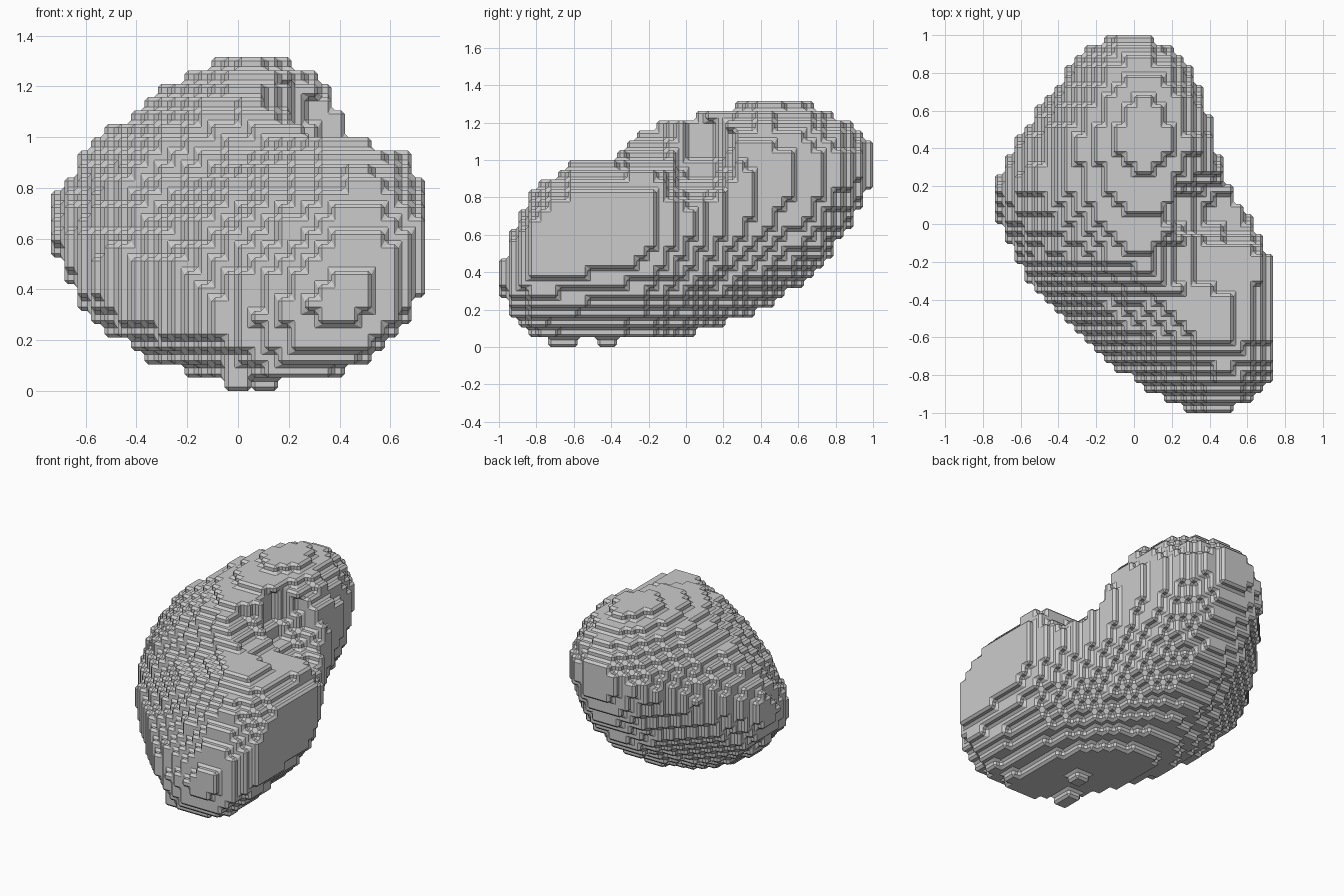
import bpy
import bmesh
from mathutils import Vector

if "Cube" in bpy.data.objects:
    bpy.data.objects.remove(bpy.data.objects["Cube"], do_unlink=True)

# Block grid
NX, NY, NZ = 28, 38, 25
PITCH = 2 / NY

# Roundness of each quarter of a section
TOP_LEFT, TOP_RIGHT = 1.55, 2.1
BOTTOM_LEFT, BOTTOM_RIGHT = 1.85, 2.0

# Sections along y: y, left (x, z), right (x, z), top (x, z), bottom (x, z)
STATIONS = [
    (-.98, .3, .33, .53, .38, .46, .48, .41, .27),
    (-.92, .17, .29, .65, .43, .5, .66, .35, .13),
    (-.8, -.05, .3, .75, .56, .48, .85, .2, .04),
    (-.6, -.29, .36, .77, .64, .4, .99, .1, .02),
    (-.4, -.49, .43, .77, .67, .28, 1.01, .08, .02),
    (-.2, -.63, .51, .75, .7, .03, 1.18, .04, .03),
    (0, -.71, .6, .63, .65, 0, 1.23, -.05, .06),
    (.2, -.745, .68, .5, .7, .03, 1.28, -.08, .12),
    (.45, -.62, .77, .43, .92, .06, 1.33, -.05, .23),
    (.7, -.43, .86, .37, .95, .03, 1.29, -.02, .4),
    (.85, -.33, .93, .28, .97, 0, 1.22, -.02, .6),
    (.98, -.17, .97, .12, .97, -.02, 1.11, -.02, .83),
]

# Hollows on the inner side: centre, radii
HOLLOWS = [
    (Vector((.62, .07, 1.1)), Vector((.48, .235, .33))),
    (Vector((.51, -.2, 1.2)), Vector((.41, .28, .27))),
]


def section_at(y):
    y = min(max(y, STATIONS[0][0]), STATIONS[-1][0])
    for a, b in zip(STATIONS, STATIONS[1:]):
        if y <= b[0]:
            t = (y - a[0]) / (b[0] - a[0])
            return [p + (q - p) * t for p, q in zip(a, b)][1:]


def arc_height(x, left, right, crest, round_left, round_right):
    """Height of a rounded arc through left, crest and right points."""
    side, power = (left, round_left) if x < crest[0] else (right, round_right)
    u = min(abs((x - crest[0]) / (side[0] - crest[0])), 1)
    return side[1] + (crest[1] - side[1]) * (1 - u ** power) ** (1 / power)


def inside(p):
    s = section_at(p.y)
    left, right, top, bottom = s[0:2], s[2:4], s[4:6], s[6:8]
    if not left[0] <= p.x <= right[0]:
        return False
    low = arc_height(p.x, left, right, bottom, BOTTOM_LEFT, BOTTOM_RIGHT)
    high = arc_height(p.x, left, right, top, TOP_LEFT, TOP_RIGHT)
    if not low <= p.z <= high:
        return False
    for centre, radii in HOLLOWS:
        d = p - centre
        if sum((d[i] / radii[i]) ** 2 for i in range(3)) < 1:
            return False
    return True


def corner(i, j, k):
    return Vector(((i - NX / 2) * PITCH, (j - NY / 2) * PITCH, k * PITCH))


# Filled blocks of the body
cells = {(i, j, k) for i in range(NX) for j in range(NY) for k in range(1, NZ)
         if inside(corner(i + .5, j + .5, k + .5))}

# Two small nubs underneath
for i0, j0, length in ((13, 5, 3), (15, 10, 2)):
    for i in range(i0, i0 + 2):
        for j in range(j0, j0 + length):
            cells.update({(i, j, 0), (i, j, 1)})

# Drop stray spikes and fill pinholes
NEIGHBOURS = [(1, 0, 0), (-1, 0, 0), (0, 1, 0), (0, -1, 0), (0, 0, 1), (0, 0, -1)]


def step(c, d):
    return tuple(a + b for a, b in zip(c, d))


cells = {c for c in cells if sum(step(c, d) in cells for d in NEIGHBOURS) > 1}
rim = {step(c, d) for c in cells for d in NEIGHBOURS} - cells
cells |= {c for c in rim if sum(step(c, d) in cells for d in NEIGHBOURS) > 3}

# Outer skin of the blocks
bm = bmesh.new()
verts = {}


def vert(key):
    if key not in verts:
        verts[key] = bm.verts.new(corner(*key))
    return verts[key]


for c in sorted(cells):
    for d in NEIGHBOURS:
        if step(c, d) in cells:
            continue
        axis = next(n for n in range(3) if d[n])
        u, v = (axis + 1) % 3, (axis + 2) % 3
        loop = []
        for a, b in ((0, 0), (1, 0), (1, 1), (0, 1)):
            key = list(c)
            key[axis] += d[axis] > 0
            key[u] += a
            key[v] += b
            loop.append(vert(tuple(key)))
        bm.faces.new(loop if d[axis] > 0 else loop[::-1])

mesh = bpy.data.meshes.new("organ_body")
bm.to_mesh(mesh)
bm.free()
body = bpy.data.objects.new("organ_body", mesh)
bpy.context.collection.objects.link(body)

# Chamfered block edges
bevel = body.modifiers.new("chamfer", 'BEVEL')
bevel.width = PITCH * .28
bevel.segments = 1
bevel.limit_method = 'ANGLE'
